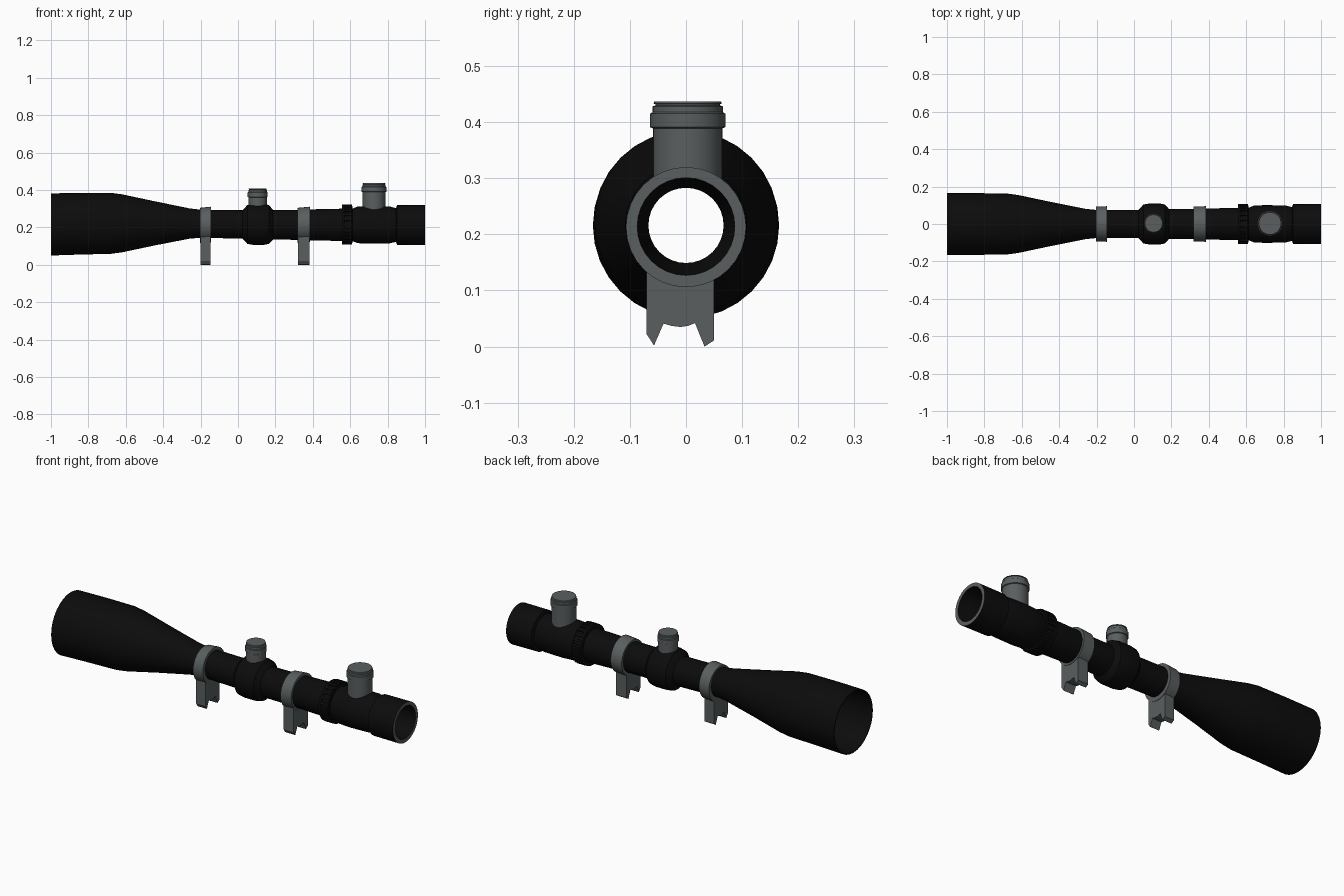
import bpy
import bmesh
from math import cos, sin, pi, radians
from mathutils import Matrix, Vector

cube = bpy.data.objects.get("Cube")
if cube:
    bpy.data.objects.remove(cube)

AXIS = 0.216   # height of the optical axis


def material(name, rgb):
    m = bpy.data.materials.new(name)
    m.use_nodes = True
    m.diffuse_color = (*rgb, 1)
    bsdf = next(n for n in m.node_tree.nodes if n.type == "BSDF_PRINCIPLED")
    bsdf.inputs["Base Color"].default_value = (*rgb, 1)
    bsdf.inputs["Roughness"].default_value = 0.6
    return m


black = material("matte black", (0.0035, 0.0035, 0.0035))
grey = material("metal grey", (0.10, 0.113, 0.113))


def finish(name, bm, mats, smooth=True):
    bmesh.ops.remove_doubles(bm, verts=bm.verts, dist=1e-5)
    bmesh.ops.recalc_face_normals(bm, faces=bm.faces)
    mesh = bpy.data.meshes.new(name)
    bm.to_mesh(mesh)
    bm.free()
    for m in mats:
        mesh.materials.append(m)
    obj = bpy.data.objects.new(name, mesh)
    bpy.context.collection.objects.link(obj)
    if smooth:
        bpy.ops.object.select_all(action="DESELECT")
        obj.select_set(True)
        bpy.context.view_layer.objects.active = obj
        bpy.ops.object.shade_smooth_by_angle(angle=radians(30))
    return obj


def lathe(name, profile, mats, place, sides=32, closed=False):
    """Turn (position, radius, offset) points about the x axis, then place."""
    bm = bmesh.new()
    rings = []
    for p, r, *off in profile:
        dz = off[0] if off else 0
        rings.append([bm.verts.new(place @ Vector((
            p, r * cos(2 * pi * i / sides), r * sin(2 * pi * i / sides) + dz)))
            for i in range(sides)])
    pairs = list(zip(rings, rings[1:]))
    if closed:
        pairs.append((rings[-1], rings[0]))
    for a, b in pairs:
        for i in range(sides):
            j = (i + 1) % sides
            bm.faces.new((a[i], a[j], b[j], b[i]))
    return finish(name, bm, mats)


along = Matrix.Translation((0, 0, AXIS))

# Hollow main tube: outer wall front to rear, then the bore back again
outer = [(-1, .166, 0), (-.85, .165, .004), (-.68, .163, .006), (-.62, .155, .006),
         (-.45, .119, .006), (-.26, .081, .005), (-.2, .075, .004), (.025, .076),
         (.05, .104), (.08, .109), (.14, .109), (.165, .104), (.188, .079, -.002),
         (.32, .080, -.002), (.40, .083, -.002), (.54, .086, -.002), (.615, .088, -.002),
         (.64, .098, -.002), (.70, .101, -.002), (.81, .099, -.002), (.845, .090, -.003),
         (.85, .106, -.003), (1, .107, -.003)]
bore = [(1, .087, -.002), (.97, .085, -.001), (.9, .067), (-.25, .067),
        (-.45, .109, .006), (-.65, .152, .006), (-.85, .159, .004), (-1, .161, 0)]
tube = lathe("main_tube", outer + bore, [black, grey], along, closed=True)
for face in tube.data.polygons:
    if face.center.x > .99 and abs(face.normal.x) > .9:
        face.material_index = 1          # bare rim of the eyepiece

# Zoom ring with raised grip ribs
lathe("zoom_ring", [(.555, .080), (.555, .107), (.566, .107), (.570, .101),
                    (.608, .101), (.612, .098), (.612, .080)],
      [black], along, closed=True)
bm = bmesh.new()
RIBS = 24
for i in range(RIBS):
    bmesh.ops.create_cube(bm, size=1, matrix=along
                          @ Matrix.Rotation(2 * pi * i / RIBS, 4, "X")
                          @ Matrix.Translation((.588, 0, .101))
                          @ Matrix.Diagonal((.045, .014, .013, 1)))
finish("zoom_ring_ribs", bm, [black], smooth=False)


# Adjustment turrets standing on the tube
def turret(name, x, y, base, top, r):
    h = top - base
    profile = [(base, 0), (base, r), (top - .048, r), (top - .046, r * 1.08),
               (top - .022, r * 1.08), (top - .019, r * 1.01), (top - .009, r * 1.01),
               (top - .007, r * .93), (top - .005, r * .93), (top - .004, r * .98),
               (top, r * .96), (top, 0)]
    lathe(name, profile, [grey],
          Matrix.Translation((x, y, 0)) @ Matrix.Rotation(-pi / 2, 4, "Y"))


turret("elevation_turret", .105, .003, .295, .409, .049)
turret("rear_turret", .727, .003, .288, .437, .062)

# Mounting rings, each with a forked foot
FOOT = [(-.07, .155), (-.07, .022), (-.057, .002), (-.04, .041), (-.026, .037),
        (-.01, .035), (.004, .037), (.016, .042), (.033, 0), (.05, .011),
        (.05, .160), (-.01, .130)]
for label, x0, x1 in (("front", -.203, -.144), ("rear", .319, .384)):
    lathe(label + "_mount_ring",
          [(x0, .072, -.002), (x0, .094, -.005), (x1, .095, 0), (x1, .072, 0)],
          [grey], along, closed=True)
    bm = bmesh.new()
    face = bm.faces.new([bm.verts.new((x0 + .002, y, z)) for y, z in FOOT])
    swept = bmesh.ops.extrude_face_region(bm, geom=[face])["geom"]
    bmesh.ops.translate(bm, vec=(x1 - x0 - .004, 0, 0),
                        verts=[v for v in swept if isinstance(v, bmesh.types.BMVert)])
    finish(label + "_mount_foot", bm, [grey], smooth=False)
